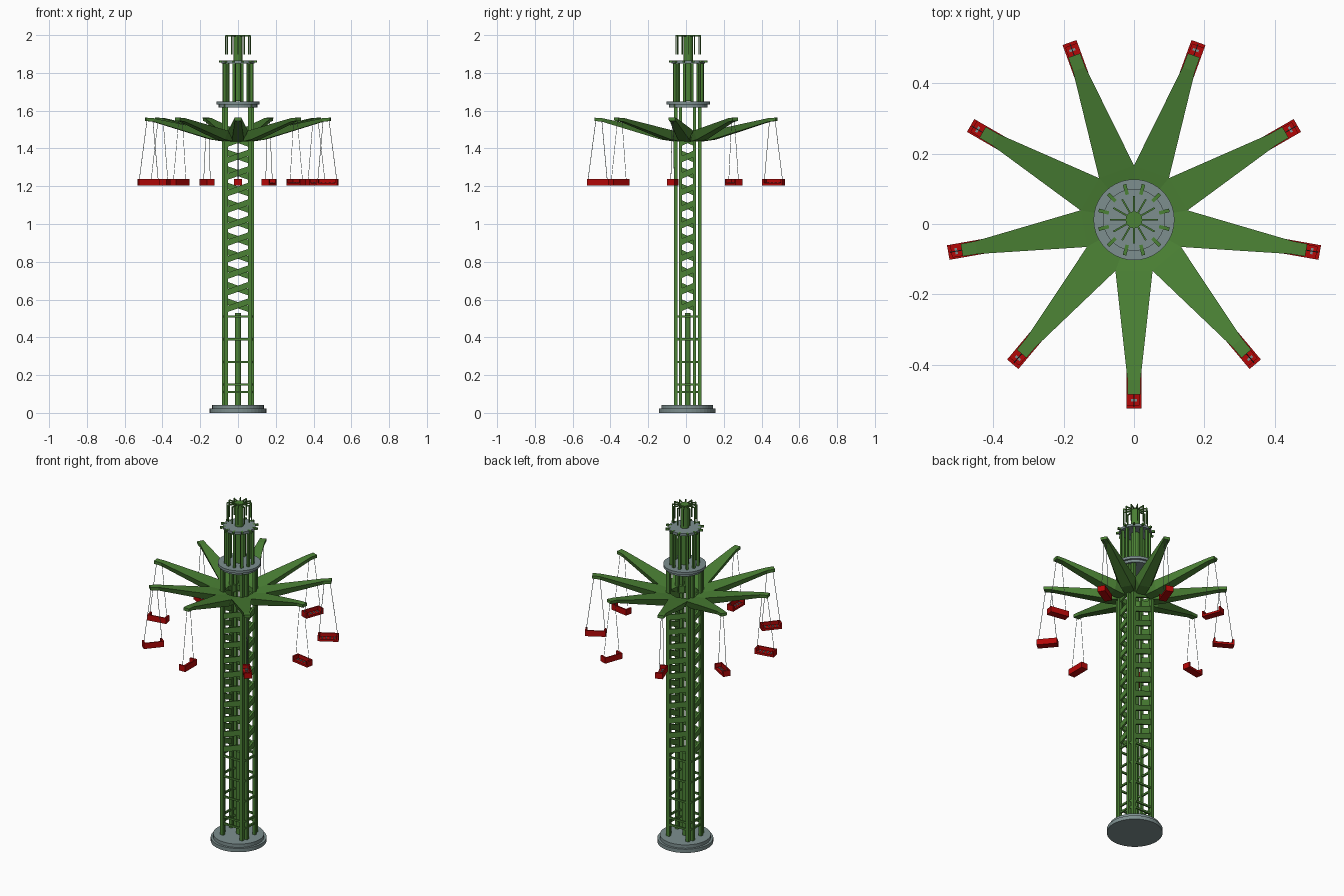
import bpy, bmesh, math
from mathutils import Vector, Matrix

if "Cube" in bpy.data.objects:
    bpy.data.objects.remove(bpy.data.objects["Cube"])

CY = 0.012          # tower axis offset so the nine arms stay centred
ARMS = 9


def mat(name, rgb):
    m = bpy.data.materials.new(name)
    m.diffuse_color = (*rgb, 1)
    m.use_nodes = True
    m.node_tree.nodes["Principled BSDF"].inputs["Base Color"].default_value = m.diffuse_color
    return m


GREEN = mat("green paint", (0.07, 0.22, 0.035))
GREY = mat("blue grey metal", (0.205, 0.275, 0.275))
RED = mat("red seat", (0.45, 0.002, 0.002))


def finish(name, bm, m, y=CY):
    bmesh.ops.recalc_face_normals(bm, faces=bm.faces)
    me = bpy.data.meshes.new(name)
    bm.to_mesh(me)
    bm.free()
    me.materials.append(m)
    ob = bpy.data.objects.new(name, me)
    ob.location.y = y
    bpy.context.collection.objects.link(ob)
    return ob


def rod(bm, a, b, r, n=8):
    a, b = Vector(a), Vector(b)
    d = b - a
    mx = Matrix.Translation((a + b) / 2) @ d.to_track_quat('Z', 'Y').to_matrix().to_4x4()
    bmesh.ops.create_cone(bm, cap_ends=True, segments=n, radius1=r, radius2=r,
                          depth=d.length, matrix=mx)


def box(bm, c, s, rot=Matrix.Identity(4)):
    mx = rot @ Matrix.Translation(c) @ Matrix.Diagonal((*s, 1))
    bmesh.ops.create_cube(bm, size=1, matrix=mx)


def disc(bm, r, z0, z1, n=40):
    rod(bm, (0, 0, z0), (0, 0, z1), r, n)


def turn(deg):
    return Matrix.Rotation(math.radians(deg), 4, 'Z')


# stepped base
bm = bmesh.new()
disc(bm, 0.150, 0, 0.022)
disc(bm, 0.137, 0.022, 0.042)
finish("base", bm, GREY, 0.006)

# tower posts: a pair of square tubes at each corner
bm = bmesh.new()
for sx in (-1, 1):
    for sy in (-1, 1):
        box(bm, (sx * 0.076, sy * 0.037, 0.84), (0.018, 0.016, 1.60))
        box(bm, (sx * 0.063, sy * 0.063, 0.84), (0.020, 0.018, 1.60))
finish("tower_posts", bm, GREEN, 0.009)

# lower centre pole
bm = bmesh.new()
rod(bm, (0, 0, 0.04), (0, 0, 0.53), 0.015, 12)
finish("lower_pole", bm, GREEN, 0.009)

# lower thin rings round the posts
bm = bmesh.new()
corners = [(0.076, -0.036), (0.076, 0.036), (0.062, 0.064), (-0.062, 0.064),
           (-0.076, 0.036), (-0.076, -0.036), (-0.062, -0.064), (0.062, -0.064)]
for z in (0.11, 0.15, 0.27, 0.39, 0.51):
    for i in range(8):
        a, b = Vector((*corners[i], z)), Vector((*corners[(i + 1) % 8], z))
        ang = math.degrees(math.atan2((b - a).y, (b - a).x))
        box(bm, (0, 0, 0), ((b - a).length, 0.009, 0.011),
            Matrix.Translation((a + b) / 2) @ turn(ang))
finish("lower_rings", bm, GREEN, 0.009)

# sloping lattice slats on all four sides
bm = bmesh.new()
for i in range(11):
    z = 0.57 + i * 0.0875
    for k in range(4):
        half, dist = (0.060, 0.064) if k % 2 == 0 else (0.038, 0.074)
        tilt = Matrix.Rotation(-0.34 if k % 2 == 0 else -0.42, 4, 'Y')
        mx = turn(90 * k) @ Matrix.Translation((0, -dist, z)) @ tilt
        box(bm, (0, 0, 0), (half * 2.1, 0.012, 0.031), mx)
finish("lattice_slats", bm, GREEN, 0.009)

# star of arms: each a tapered loft (radius, half top, z top, half bottom, z bottom)
sections = [(0.075, 0.0273, 1.478, 0.0273, 1.437),
            (0.145, 0.0528, 1.494, 0.031, 1.447),
            (0.455, 0.0185, 1.560, 0.017, 1.541),
            (0.497, 0.018, 1.563, 0.017, 1.546)]
for k in range(ARMS):
    bm = bmesh.new()
    rings = []
    for r, ht, zt, hb, zb in sections:
        rings.append([bm.verts.new(p) for p in
                      ((r, -ht, zt), (r, ht, zt), (r, hb, zb), (r, -hb, zb))])
    for a, b in zip(rings, rings[1:]):
        for i in range(4):
            j = (i + 1) % 4
            bm.faces.new((a[i], a[j], b[j], b[i]))
    bm.faces.new(rings[0])
    bm.faces.new(rings[-1][::-1])
    bm.transform(turn(-90 + 360 / ARMS * k))
    finish(f"arm_{k + 1}", bm, GREEN)

# hanging seats, their fittings and cables
for k in range(ARMS):
    rot = turn(-90 + 360 / ARMS * k)
    bm = bmesh.new()
    box(bm, (0.480, 0, 1.211), (0.112, 0.042, 0.012), rot)
    box(bm, (0.480, 0.018, 1.222), (0.112, 0.006, 0.034), rot)
    for r in (0.429, 0.531):
        box(bm, (r, 0, 1.222), (0.010, 0.042, 0.034), rot)
    finish(f"seat_{k + 1}", bm, RED)

    bm = bmesh.new()
    for r in (0.447, 0.469, 0.491, 0.513):
        box(bm, (r, 0, 1.219), (0.007, 0.018, 0.004), rot)
    finish(f"seat_fittings_{k + 1}", bm, GREY)

    bm = bmesh.new()
    for top, low in ((0.458, 0.429), (0.489, 0.531)):
        rod(bm, (top, 0, 1.55), (low, 0, 1.232), 0.0014, 4)
    bm.transform(rot)
    finish(f"cables_{k + 1}", bm, GREY)

# crown discs
bm = bmesh.new()
disc(bm, 0.102, 1.618, 1.633)
disc(bm, 0.115, 1.633, 1.648)
finish("lower_crown_disc", bm, GREY)
bm = bmesh.new()
disc(bm, 0.088, 1.850, 1.865)
finish("upper_crown_disc", bm, GREY)

# crown posts and the prongs on the upper disc
bm = bmesh.new()
for k in range(12):
    rot = turn(30 * k + 15)
    box(bm, (0.076, 0, 1.75), (0.014, 0.014, 0.21), rot)
    box(bm, (0.089, 0, 1.860), (0.030, 0.010, 0.012), rot)
finish("crown_posts", bm, GREEN)

# central mast and top hooks
bm = bmesh.new()
rod(bm, (0, 0, 1.65), (0, 0, 2.0), 0.024, 16)
finish("top_mast", bm, GREEN)
bm = bmesh.new()
for k in range(12):
    rot = turn(30 * k)
    box(bm, (0.041, 0, 1.996), (0.052, 0.005, 0.007), rot)
    box(bm, (0.065, 0, 1.948), (0.005, 0.005, 0.100), rot)
finish("top_hooks", bm, GREEN)
